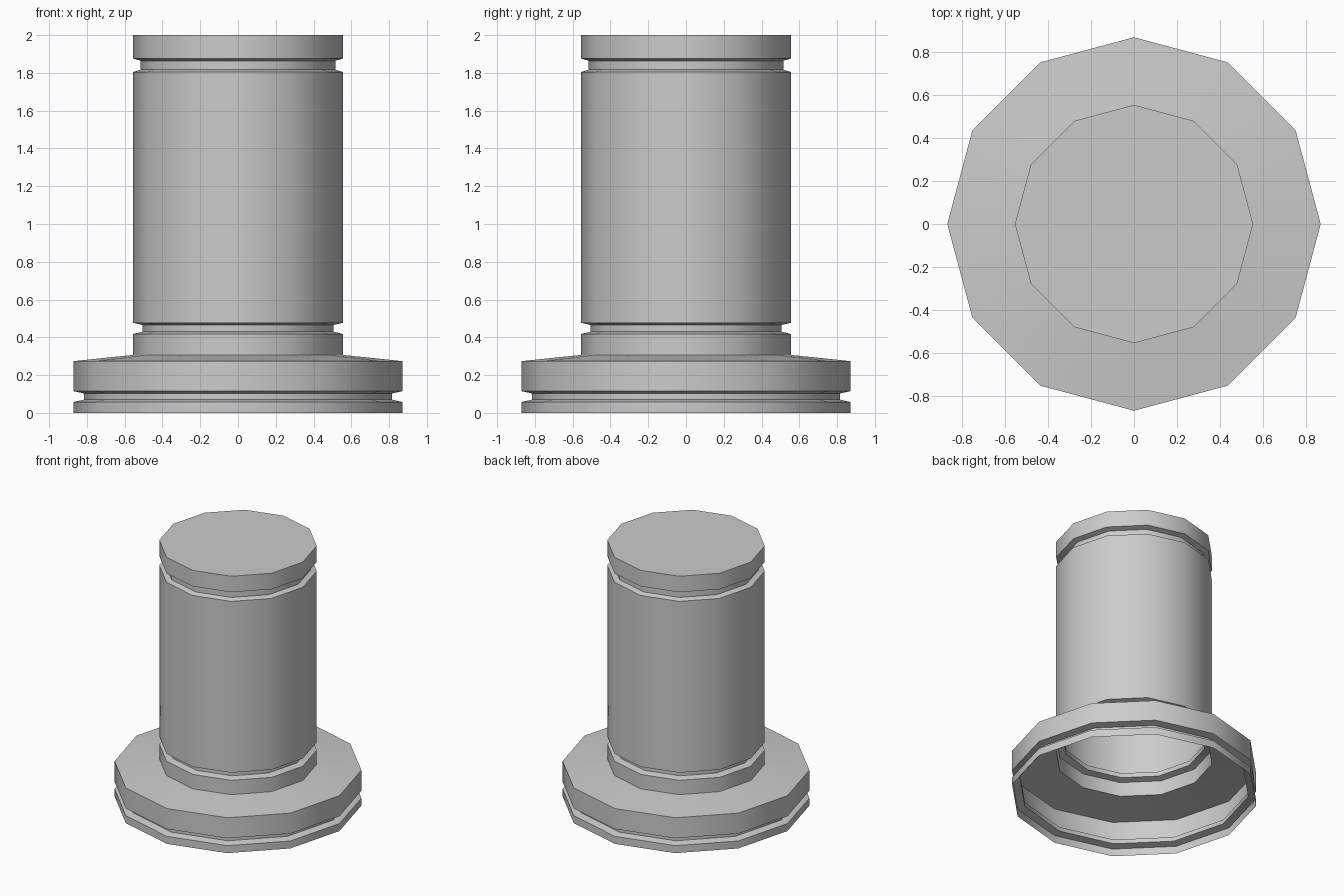
import bpy
import bmesh
from math import cos, sin, tau, radians

SIDES = 12
FOOT, BODY = 0.87, 0.555

cube = bpy.data.objects.get("Cube")
if cube:
    bpy.data.objects.remove(cube)

grey = bpy.data.materials.new("plain_grey")
grey.use_nodes = True
colour = (0.6, 0.6, 0.6, 1)
grey.diffuse_color = colour
grey.node_tree.nodes["Principled BSDF"].inputs["Base Color"].default_value = colour


def lathe(name, profile, capped=False):
    """Turn a (radius, height) profile, listed upwards, into an open shell."""
    bm = bmesh.new()
    rings = [[bm.verts.new((r * cos(tau * i / SIDES), r * sin(tau * i / SIDES), z))
              for i in range(SIDES)] for r, z in profile]
    for low, high in zip(rings, rings[1:]):
        for i in range(SIDES):
            j = (i + 1) % SIDES
            bm.faces.new((low[i], low[j], high[j], high[i]))
    if capped:
        bm.faces.new(rings[-1])
    mesh = bpy.data.meshes.new(name)
    bm.to_mesh(mesh)
    bm.free()
    mesh.materials.append(grey)
    obj = bpy.data.objects.new(name, mesh)
    bpy.context.collection.objects.link(obj)
    bpy.ops.object.select_all(action="DESELECT")
    obj.select_set(True)
    bpy.context.view_layer.objects.active = obj
    bpy.ops.object.shade_smooth_by_angle(angle=radians(40))


def groove(outer, inner, bottom, top, slope=0.012):
    """Profile points of a groove with slightly sloping walls."""
    return [(outer, bottom), (inner, bottom + slope),
            (inner, top - slope), (outer, top)]


# Wide hollow foot, grooved near the floor, with a gently sloping top
lathe("flange_base", [(FOOT, 0)] + groove(FOOT, 0.815, 0.058, 0.115)
      + [(FOOT, 0.274), (BODY, 0.307)])

# Column from the collar up to the capped head, with two grooves
lathe("column", [(BODY, 0.307)] + groove(BODY, 0.505, 0.418, 0.477)
      + groove(BODY, 0.515, 1.805, 1.876) + [(BODY, 2.0)], capped=True)
